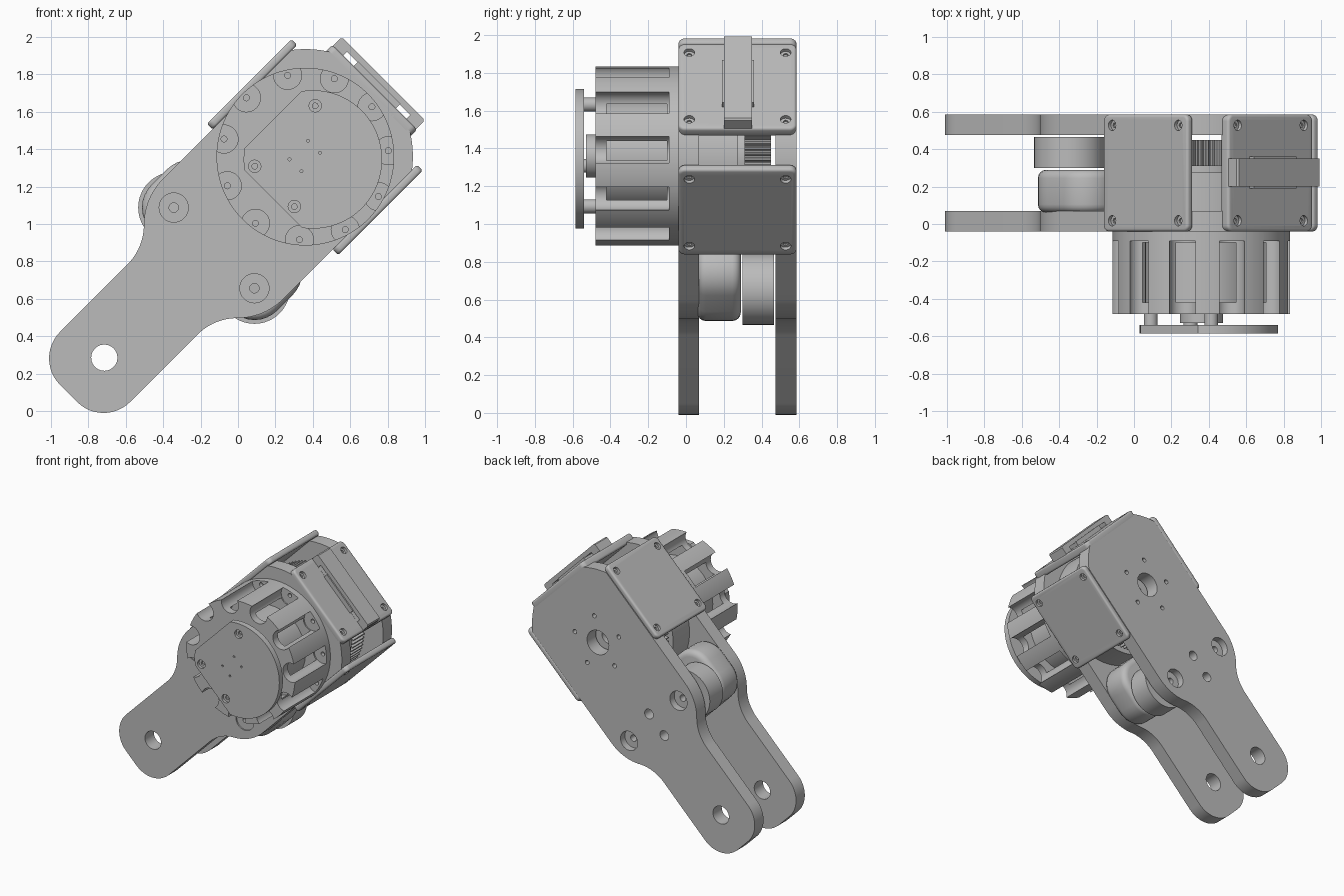
import bpy, bmesh
from math import sin, cos, pi, radians, acos, asin, degrees
from mathutils import Matrix, Vector

cube = bpy.data.objects.get("Cube")
if cube:
    bpy.data.objects.remove(cube)

grey = bpy.data.materials.new("light_grey")
grey.use_nodes = True
grey.diffuse_color = (0.5, 0.5, 0.5, 1)
grey.node_tree.nodes["Principled BSDF"].inputs["Base Color"].default_value = (0.5, 0.5, 0.5, 1)


def frame(origin, a, b, n):
    m = Matrix((a, b, n)).transposed().to_4x4()
    m.translation = Vector(origin)
    return m


# Arm frame: u along the arm, v across it, w towards the front
H = 0.5 ** 0.5
ARM = frame((0.36, 0, 1.36), (H, 0, H), (-H, 0, H), (0, -1, 0))


def arc(cu, cv, r, a0, a1, n=12):
    steps = [radians(a0 + (a1 - a0) * i / n) for i in range(n + 1)]
    return [(cu + r * cos(t), cv + r * sin(t)) for t in steps]


def circle(u, v, r, n=32):
    return arc(u, v, r, 0, 360, n)[:-1]


def rrect(u0, u1, v0, v1, r):
    return (arc(u1 - r, v1 - r, r, 0, 90, 8) + arc(u0 + r, v1 - r, r, 90, 180, 8)
            + arc(u0 + r, v0 + r, r, 180, 270, 8) + arc(u1 - r, v0 + r, r, 270, 360, 8))


def rect(u0, u1, v0, v1):
    return [(u0, v0), (u1, v0), (u1, v1), (u0, v1)]


def prisms(name, outlines, w0, w1, mat=ARM, bevel=0):
    """Extrude outlines from w0 to w1 as one object."""
    bm = bmesh.new()
    for pts in outlines:
        low = [bm.verts.new((u, v, w0)) for u, v in pts]
        top = [bm.verts.new((u, v, w1)) for u, v in pts]
        bm.faces.new(low[::-1])
        bm.faces.new(top)
        for i in range(len(pts)):
            j = (i + 1) % len(pts)
            bm.faces.new((low[i], low[j], top[j], top[i]))
    mesh = bpy.data.meshes.new(name)
    bm.to_mesh(mesh)
    bm.free()
    mesh.materials.append(grey)
    ob = bpy.data.objects.new(name, mesh)
    bpy.context.collection.objects.link(ob)
    ob.matrix_world = mat
    if bevel:
        mod = ob.modifiers.new("bevel", "BEVEL")
        mod.width, mod.segments = bevel, 4
        mod.limit_method, mod.angle_limit = "ANGLE", radians(40)
        bake(ob)
    return ob


def bake(ob):
    bpy.context.view_layer.update()
    dg = bpy.context.evaluated_depsgraph_get()
    mesh = bpy.data.meshes.new_from_object(ob.evaluated_get(dg))
    ob.modifiers.clear()
    ob.data = mesh


def cut(ob, outlines, w0, w1):
    """Subtract extruded outlines from an object in its own frame."""
    tool = prisms("cutter", outlines, w0, w1, ob.matrix_world.copy())
    mod = ob.modifiers.new("cut", "BOOLEAN")
    mod.operation, mod.solver, mod.object = "DIFFERENCE", "EXACT", tool
    bake(ob)
    bpy.data.objects.remove(tool)


# Side plates: narrow arm flaring into a wide body with a rounded head
R, WIDE, HEAD = 0.575, 0.455, 0.49
half = (arc(0, 0, R, degrees(acos(HEAD / R)), degrees(asin(WIDE / R)), 8)
        + arc(-0.621, WIDE - 0.35, 0.35, 90, 135)
        + arc(-1.08, 0.565, 0.3, -45, -90)
        + arc(-1.59, 0.065, 0.2, 90, 180))
outline = half + [(u, -v) for u, v in reversed(half)]
BOSSES = [(-0.69, 0.305), (-0.69, -0.305)]
PIVOT = circle(-1.52, 0, 0.07, 40)

front_plate = prisms("front_plate", [outline], -0.07, 0.04)
cut(front_plate, [circle(u, v, 0.078) for u, v in BOSSES] + [PIVOT], 0.03, 0.1)
cut(front_plate, [circle(u, v, 0.025) for u, v in BOSSES] + [PIVOT], -0.1, 0.1)

back_plate = prisms("back_plate", [outline], -0.585, -0.475)
ring = [circle(0.205 * cos(radians(36 + 72 * k)), 0.205 * sin(radians(36 + 72 * k)), 0.017, 16)
        for k in range(5)]
mid_holes = [circle(u, 0, 0.038) for u in (-0.63, -0.82)]
cut(back_plate, [circle(u, v, 0.075) for u, v in BOSSES], -0.7, -0.53)
cut(back_plate, [circle(u, v, 0.025) for u, v in BOSSES] + ring + mid_holes
    + [PIVOT, circle(0, 0, 0.095, 40)], -0.7, -0.4)

# Rollers and rounded housing between the plates
for name, (u, v) in zip(("upper_roller", "lower_roller"), BOSSES):
    prisms(name, [circle(u, v, 0.19, 64)], -0.465, -0.3)
prisms("inner_housing", [rrect(-0.86, -0.4, -0.475, 0.475, 0.17)], -0.29, -0.06, bevel=0.045)

# Motor body and toothed gear inside the head
prisms("motor_body", [circle(0, 0, 0.44, 96)], -0.275, -0.06)
TEETH = 90
gear = [((0.43 if i % 4 < 2 else 0.405) * cos(pi * i / (2 * TEETH)),
         (0.43 if i % 4 < 2 else 0.405) * sin(pi * i / (2 * TEETH))) for i in range(4 * TEETH)]
gear_ob = prisms("toothed_gear", [gear], -0.45, -0.31)
cut(gear_ob, [circle(0, 0, 0.06)], -0.5, -0.25)
prisms("gear_shaft", [circle(0, 0, 0.25, 48)], -0.32, -0.27)

# Slotted drum with flange, open windows and a core
drum = prisms("slotted_drum", [circle(0, 0, 0.475, 128)], 0.03, 0.48)
cut(drum, [circle(0, 0, 0.395, 96)], 0.1, 0.42)
angles = [radians(57.3 + 360 * k / 11) for k in range(11)]
spots = [(0.445 * cos(t), 0.445 * sin(t)) for t in angles]
cut(drum, [circle(u, v, 0.075) for u, v in spots], 0.09, 0.6)
cut(drum, [circle(u, v, 0.016, 16) for u, v in spots], 0.06, 0.2)
prisms("drum_core", [circle(0, 0, 0.3, 64)], 0.09, 0.43)

# Front knob: disc with two flats, on standoffs
CU, CV, KR = 0.018, -0.039, 0.37
flat = degrees(acos(0.3 / KR))
knob_pts = arc(CU, CV, KR, 180 + flat, 450 - flat, 48) + arc(CU, CV, KR, 90 + flat, 180 - flat, 6)
knob = prisms("front_knob", [knob_pts], 0.54, 0.585)
SCREWS = [(0.23, 0.155), (-0.228, 0.155), (-0.23, -0.147)]
cut(knob, [circle(u, v, 0.033) for u, v in SCREWS], 0.565, 0.7)
dots = [circle(u, v, 0.008, 12) for u, v in ((-0.07, 0.05), (0.07, 0.05), (0.07, -0.04), (-0.07, -0.04))]
cut(knob, [circle(u, v, 0.016, 6) for u, v in SCREWS] + dots, 0.55, 0.7)
prisms("knob_standoffs", [circle(u, v, 0.037) for u, v in SCREWS], 0.47, 0.55)
prisms("knob_hub", [circle(0, 0, 0.115, 40)], 0.47, 0.53)

# Square covers on the two sides and the head, with corner screws
U, V, W = Vector((H, 0, H)), Vector((-H, 0, H)), Vector((0, -1, 0))


def cover(name, u, v, a, b, n, thick):
    m = frame(ARM @ Vector((u, v, -0.2725)), a, b, n)
    s = 0.3125
    ob = prisms(name, [rrect(-0.32, 0.32, -s, s, 0.035)], 0, thick, m, 0.015)
    corners = [(x, y) for x in (-0.25, 0.25) for y in (-0.255, 0.255)]
    cut(ob, [circle(x, y, 0.028, 24) for x, y in corners], thick - 0.02, thick + 0.1)
    cut(ob, [circle(x, y, 0.014, 6) for x, y in corners], thick - 0.03, thick + 0.1)


cover("upper_cover", 0.072, 0.452, U, -W, V, 0.045)
cover("lower_cover", 0.072, -0.452, U, W, -V, 0.045)
cover("head_cover", 0.465, 0, V, W, U, 0.06)

# Raised strap across the head cover
strap = prisms("head_strap", [[(0.5, -0.315), (0.58, -0.315), (0.59, -0.305), (0.59, 0.305),
                               (0.58, 0.315), (0.5, 0.315)]], -0.35, -0.2)
cut(strap, [rect(0.526, 0.555, s * 0.2 - 0.04, s * 0.2 + 0.04) for s in (-1, 1)], -0.5, 0)
prisms("strap_pad", [rect(0.51, 0.56, -0.16, 0.16)], -0.36, -0.19)

# Smooth round walls, keep edges crisp
bpy.ops.object.select_all(action="DESELECT")
for ob in bpy.context.collection.objects:
    if ob.type == "MESH" and ob.data.materials and ob.data.materials[0] == grey:
        ob.select_set(True)
        bpy.context.view_layer.objects.active = ob
bpy.ops.object.shade_smooth_by_angle(angle=radians(30))
